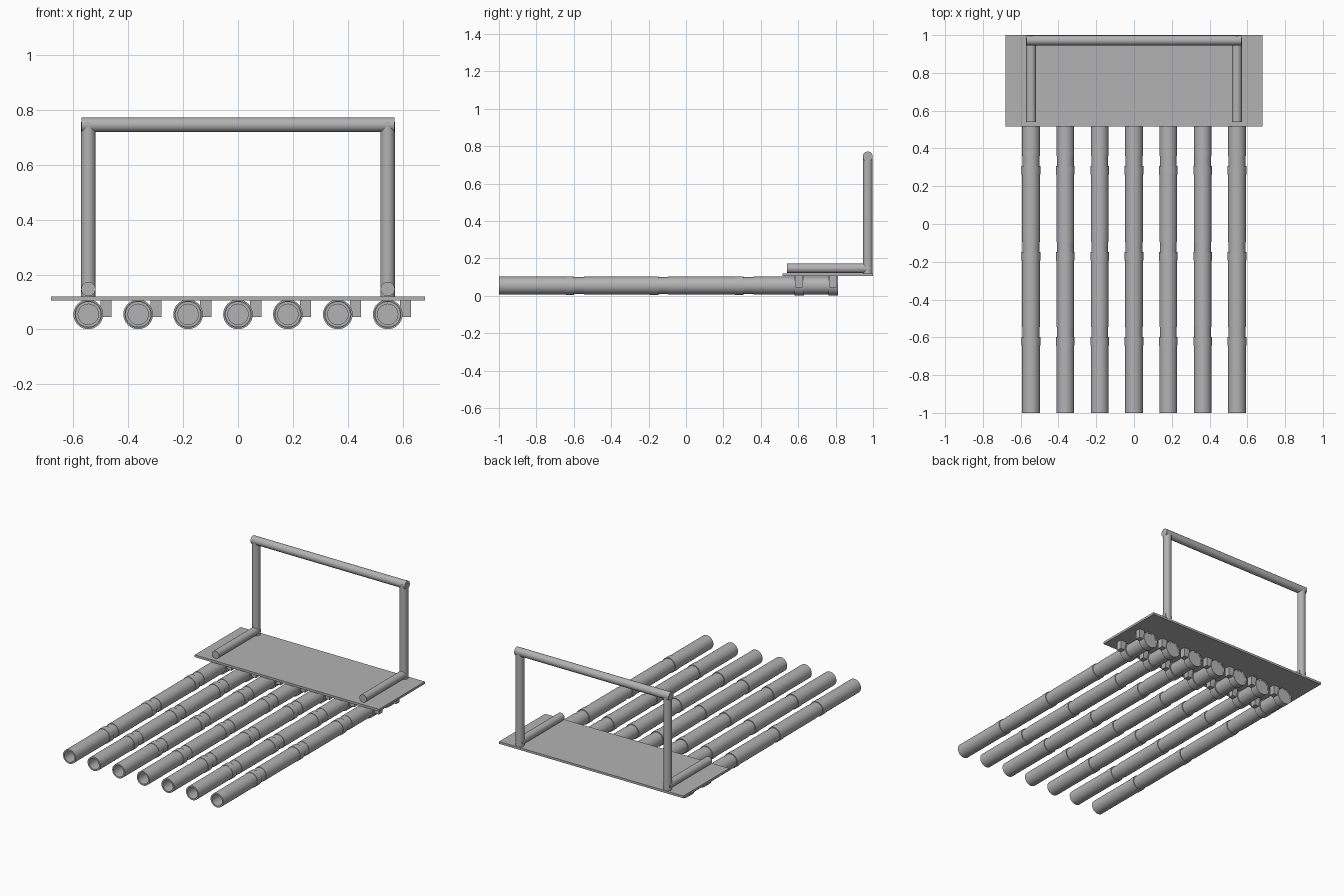
import bpy, bmesh, math
from mathutils import Vector

if "Cube" in bpy.data.objects:
    bpy.data.objects.remove(bpy.data.objects["Cube"])

grey = bpy.data.materials.new("plain grey")
grey.diffuse_color = (0.45, 0.45, 0.45, 1)
grey.use_nodes = True
grey.node_tree.nodes["Principled BSDF"].inputs["Base Color"].default_value = grey.diffuse_color


def finish(name, bm, smooth=True):
    bmesh.ops.recalc_face_normals(bm, faces=bm.faces)
    mesh = bpy.data.meshes.new(name)
    bm.to_mesh(mesh)
    bm.free()
    mesh.materials.append(grey)
    obj = bpy.data.objects.new(name, mesh)
    bpy.context.collection.objects.link(obj)
    if smooth:
        bpy.ops.object.select_all(action='DESELECT')
        obj.select_set(True)
        bpy.context.view_layer.objects.active = obj
        bpy.ops.object.shade_smooth_by_angle(angle=math.radians(35))
    return obj


def box(name, lo, hi):
    bm = bmesh.new()
    bmesh.ops.create_cube(bm, size=1)
    for v in bm.verts:
        v.co = Vector([(lo[i] + hi[i]) / 2 + v.co[i] * (hi[i] - lo[i]) for i in range(3)])
    return finish(name, bm, False)


def rod(name, a, b, r, sides=32):
    a, b = Vector(a), Vector(b)
    bm = bmesh.new()
    bmesh.ops.create_cone(bm, cap_ends=True, segments=sides, radius1=r, radius2=r, depth=(b - a).length)
    bm.transform((b - a).to_track_quat('Z', 'Y').to_matrix().to_4x4())
    bmesh.ops.translate(bm, verts=bm.verts, vec=(a + b) / 2)
    return finish(name, bm)


def lathe_y(name, x, z, profile, closed=False, sides=32):
    """Spin (radius, y) points around an axis along y."""
    bm = bmesh.new()
    rings = []
    for r, y in profile:
        if r == 0:
            rings.append([bm.verts.new((x, y, z))] * sides)
        else:
            rings.append([bm.verts.new((x + r * math.cos(t), y, z + r * math.sin(t)))
                          for t in (2 * math.pi * k / sides for k in range(sides))])
    pairs = list(zip(rings, rings[1:]))
    if closed:
        pairs.append((rings[-1], rings[0]))
    for p, q in pairs:
        for k in range(sides):
            n = (k + 1) % sides
            bm.faces.new(dict.fromkeys((p[k], p[n], q[n], q[k])))
    return finish(name, bm)


# Base plate
box("base_plate", (-0.68, 0.515, 0.105), (0.68, 1.0, 0.12))

# Handle frame
for side, s in (("left", -1), ("right", 1)):
    x = s * 0.545
    rod(side + "_foot_bar", (x, 0.54, 0.147), (x, 0.985, 0.147), 0.026)
    rod(side + "_upright", (x, 0.972, 0.115), (x, 0.972, 0.755), 0.026)
rod("cross_bar", (-0.57, 0.972, 0.745), (0.57, 0.972, 0.745), 0.0265)

# Row of jointed tubes, open at the front and held under the plate
ZC, R, NECK = 0.055, 0.047, 0.0445
for i in range(7):
    x = (i - 3) * 0.1817
    profile = [(0, 0.78), (0.037, 0.78), (0.037, -1.0), (R, -1.0)]
    for y in (-0.62, -0.17, 0.285):
        profile += [(R, y - 0.022), (0.0495, y - 0.022), (0.0495, y + 0.022),
                    (NECK, y + 0.022), (NECK, y + 0.075), (R, y + 0.075)]
    profile += [(R, 0.81), (0, 0.81)]
    lathe_y(f"tube_{i + 1}", x, ZC, profile)
    # Clamp rings with hanger blocks
    for j, y in enumerate((0.605, 0.787)):
        lathe_y(f"clamp_ring_{i + 1}_{j + 1}", x, ZC,
                [(0.044, y - 0.025), (0.054, y - 0.025), (0.054, y + 0.025), (0.044, y + 0.025)], True)
        box(f"clamp_hanger_{i + 1}_{j + 1}", (x + 0.044, y - 0.019, 0.045), (x + 0.085, y + 0.019, 0.106))
